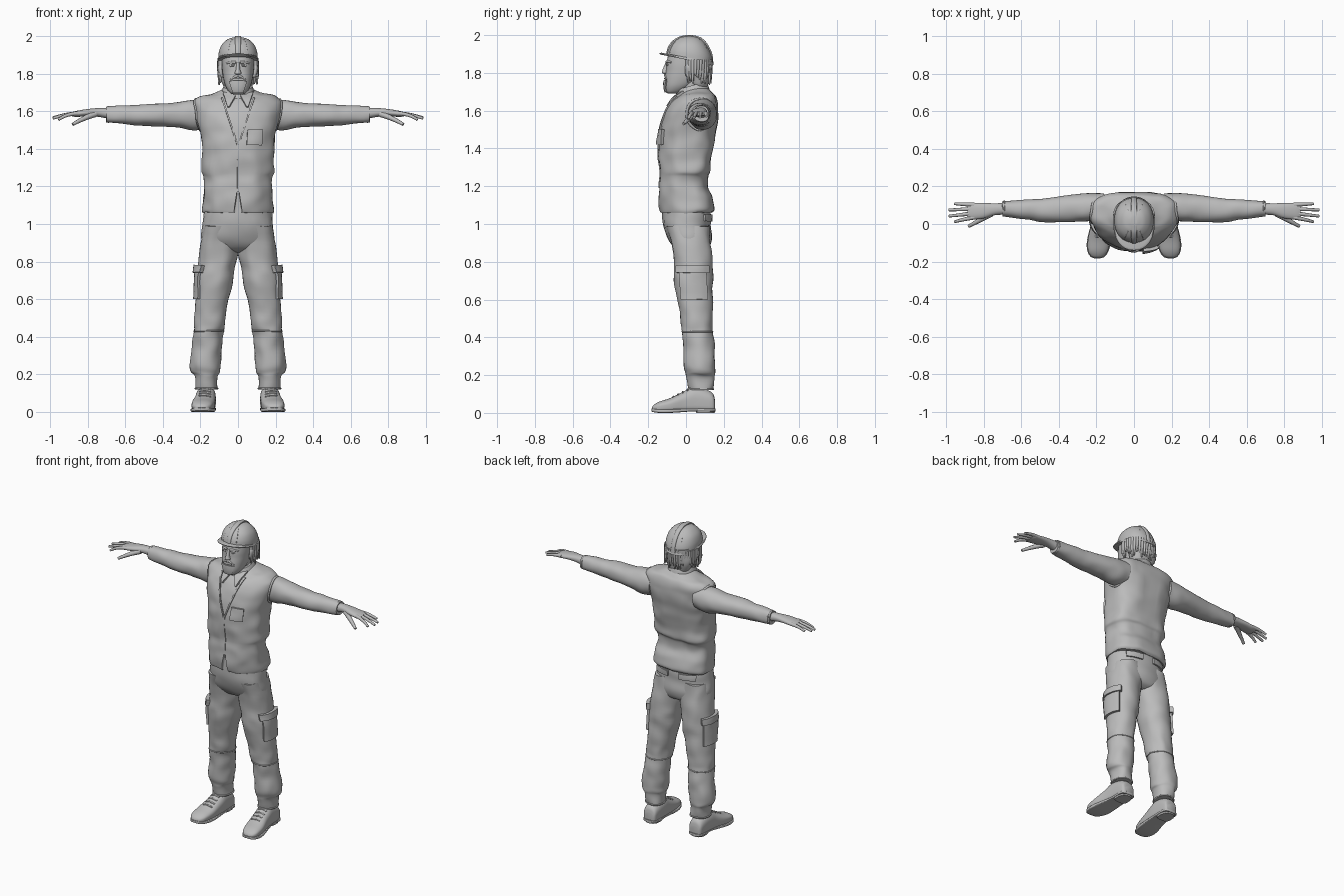
import bpy, bmesh, math, random
from mathutils import Vector, noise

random.seed(4)
if "Cube" in bpy.data.objects:
    bpy.data.objects.remove(bpy.data.objects["Cube"], do_unlink=True)

grey = bpy.data.materials.new("plain_grey")
grey.use_nodes = True
grey.diffuse_color = (0.5, 0.5, 0.5, 1)
grey.node_tree.nodes["Principled BSDF"].inputs["Base Color"].default_value = (0.5, 0.5, 0.5, 1)

CM = 0.01  # tables are written in hundredths of a unit
SIDES = (("left", 1), ("right", -1))
parts = []


def add(name, data):
    obj = bpy.data.objects.new(name, data)
    bpy.context.collection.objects.link(obj)
    data.materials.append(grey)
    parts.append(obj)
    return obj


def mesh_from(name, bm):
    bmesh.ops.recalc_face_normals(bm, faces=bm.faces)
    mesh = bpy.data.meshes.new(name)
    bm.to_mesh(mesh)
    bm.free()
    return add(name, mesh)


def blend(p0, p1, p2, p3, t):
    """Smooth curve from p1 to p2."""
    m1, m2 = (p2 - p0) / 2, (p3 - p1) / 2
    d = p2 - p1
    return p1 + t * (m1 + t * (3 * d - 2 * m1 - m2 + t * (m1 + m2 - 2 * d)))


def loft(name, rows, axis="z", low=2.2, high=2.2, side=1, folds=0, warp=None, sides=32, steps=5):
    """Skin through rounded sections; each row is position, a-low, a-high, b-low, b-high."""
    ext = [rows[0]] + list(rows) + [rows[-1]]
    dense = [[blend(*q, k / steps) for q in zip(*ext[i:i + 4])]
             for i in range(len(rows) - 1) for k in range(steps)] + [rows[-1]]
    bm = bmesh.new()
    rings = []
    for t, a0, a1, b0, b1 in dense:
        ring = []
        for k in range(sides):
            ang = math.tau * k / sides
            c, s = math.cos(ang), math.sin(ang)
            e = 2 / (high if s > 0 else low)
            a = (a0 + a1) / 2 + (a1 - a0) / 2 * math.copysign(abs(c) ** e, c)
            b = (b0 + b1) / 2 + (b1 - b0) / 2 * math.copysign(abs(s) ** e, s)
            co = Vector({"z": (a, b, t), "x": (t, a, b), "y": (a, t, b)}[axis]) * CM
            if warp:
                co = warp(co)
            if folds:
                co += noise.noise_vector(co * 13) * folds
            co.x *= side
            ring.append(bm.verts.new(co))
        rings.append(ring)
    for r, q in zip(rings, rings[1:]):
        for k in range(sides):
            j = (k + 1) % sides
            bm.faces.new((r[k], r[j], q[j], q[k]))
    bm.faces.new(rings[0])
    bm.faces.new(rings[-1])
    return mesh_from(name, bm)


def even(rows):
    """Rows symmetric in x: position, half width, front, back."""
    return [(z, -h, h, f, b) for z, h, f, b in rows]


def snap(target, point):
    dg = bpy.context.evaluated_depsgraph_get()
    return target.closest_point_on_mesh(point, depsgraph=dg)[1]


def tube(name, points, radius, side=1, target=None, taper=1, closed=False):
    """Round strand through points, optionally laid on a target surface."""
    curve = bpy.data.curves.new(name, "CURVE")
    curve.dimensions = "3D"
    curve.bevel_depth = radius
    curve.bevel_resolution = 3
    curve.use_fill_caps = True
    spline = curve.splines.new("NURBS")
    spline.points.add(len(points) - 1)
    for i, (p, co) in enumerate(zip(spline.points, points)):
        v = Vector((co[0] * side, co[1], co[2]))
        if target:
            v = snap(target, v)
        p.co = (*v, 1)
        p.radius = 1 + (taper - 1) * i / (len(points) - 1)
    spline.order_u = 3
    spline.use_endpoint_u = not closed
    spline.use_cyclic_u = closed
    return add(name, curve)


def patch(name, corners, toward, target, thick=0.008, side=1, n=8):
    """Thin panel cast onto a surface from four corners (a plane of hundredths)."""
    toward = Vector(toward)
    p = [Vector(c) * CM for c in corners]
    dg = bpy.context.evaluated_depsgraph_get()
    bm = bmesh.new()
    grid = []
    for i in range(n + 1):
        for j in range(n + 1):
            u, v = i / n, j / n
            co = p[0].lerp(p[1], u).lerp(p[3].lerp(p[2], u), v)
            co.x *= side
            aim = Vector((toward.x * side, toward.y, toward.z))
            hit, loc, nor, _ = target.ray_cast(co, aim, depsgraph=dg)
            if not hit:
                loc, nor = snap(target, co), -aim
            grid.append(bm.verts.new(loc + nor * thick * 0.4))
    w = n + 1
    for i in range(n):
        for j in range(n):
            k = i * w + j
            bm.faces.new((grid[k], grid[k + 1], grid[k + w + 1], grid[k + w]))
    obj = mesh_from(name, bm)
    mod = obj.modifiers.new("thickness", "SOLIDIFY")
    mod.thickness = thick
    mod.offset = 0
    return obj


def loop(cx, cy, cz, rx, ry, rz, n=24):
    """Closed ellipse: rx and ry follow the cosine and sine, rz lifts with the sine."""
    angles = [math.tau * k / n for k in range(n)]
    return [(cx + rx * math.cos(a), cy + ry * (math.sin(a) if rx else math.cos(a)),
             cz + rz * math.sin(a)) for a in angles]


# Vest with a rounded notch at the front hem
vest = loft("vest", even([
    (106, 18.5, -13.5, 13.5), (108, 19, -14, 15), (114, 18.5, -14.5, 14), (120, 18, -14.5, 11.5),
    (125, 18.5, -14, 11.5), (128, 19.5, -14, 13), (135, 19, -14.5, 13.5), (143, 19.5, -14.5, 15),
    (150, 20.5, -13.5, 16), (157, 22, -12, 17), (162, 23, -9.5, 17), (165.5, 23, -6.5, 16.5),
    (168, 20, -4, 15.5), (169.5, 14, -3, 14), (171.5, 8, -1, 12)]),
    high=3, folds=0.008, sides=48)
cutter = loft("hem_cutter", even([(100, 3, -20, -12.7), (108, 2, -20, -12.7), (117, 0.6, -20, -12.7)]), low=6, high=6)
cut = vest.modifiers.new("notch", "BOOLEAN")
cut.operation = "DIFFERENCE"
cut.object = cutter
bpy.context.view_layer.objects.active = vest
bpy.ops.object.modifier_apply(modifier="notch")
parts.remove(cutter)
bpy.data.objects.remove(cutter, do_unlink=True)

# Trouser seat
hips = loft("trouser_seat", even([
    (116, 16, -12, 11), (106, 18, -12.5, 13), (99, 18.8, -12, 13), (92, 19.5, -9.5, 13.5),
    (87, 17, -6, 12), (85, 12, -2, 9)]), folds=0.005)

# Neck, head and face
loft("neck", even([(162, 8, -4, 10), (170, 6.5, -3, 9), (180, 6.5, -4, 9)]))
head = loft("head", even([
    (169, 2.5, -9.5, -5), (170, 4.5, -10.7, -1.5), (173, 6.5, -11.3, 4), (177, 7.7, -11.2, 9),
    (181, 8.3, -10.6, 11), (185, 8.6, -10.3, 12), (192, 8.4, -9, 11)]), low=2.4)
loft("nose", even([(179.3, 0.8, -11.5, -8), (180.2, 1.8, -12.8, -8), (182, 1.2, -12.3, -8),
                   (186, 0.8, -10.6, -8)]), sides=16)
tube("lower_lip", [(-0.025, -0.1, 1.768), (0, -0.115, 1.77), (0.025, -0.1, 1.768)], 0.006, target=head)
patch("beard", [(-4.5, -30, 176), (4.5, -30, 176), (2.5, -30, 170), (-2.5, -30, 170)], (0, 1, 0), head)
for label, s in SIDES:
    tube(label + "_moustache", [(0, -0.11, 1.79), (0.02, -0.11, 1.785), (0.04, -0.1, 1.765)], 0.008, s, head, 0.5)
    tube(label + "_brow", [(0.012, -0.11, 1.86), (0.035, -0.1, 1.866), (0.062, -0.08, 1.855)], 0.008, s, head, 0.6)
    tube(label + "_eye", [(0.02, -0.1, 1.843), (0.032, -0.1, 1.845), (0.046, -0.1, 1.842)], 0.005, s, head)
    loft(label + "_ear", [(178, 8, 9, 0, 2), (180, 8, 10, -0.5, 3), (183, 8, 10.6, -0.5, 4), (185, 8, 10, 0, 3)],
         side=s, sides=16)

# Hair with loose locks around the back
loft("hair", even([(172, 6.5, 4, 11), (175, 8.5, 2.5, 12), (180, 9.8, 1.5, 13), (188, 9.8, -2, 13.5)]), folds=0.01)
for i in range(26):
    a = math.radians(-25 + 230 * i / 25)
    c, s = math.cos(a), math.sin(a)
    tip = 1.71 + 0.05 * random.random() + 0.03 * abs(c)
    spread = 1 + random.uniform(-0.06, 0.12)
    tube("hair_lock", [(0.098 * c, 0.045 + 0.085 * s, 1.87), (0.105 * c, 0.045 + 0.088 * s, 1.81),
                       (0.1 * c * spread, 0.045 + 0.08 * s * spread, tip)], 0.013, taper=0.35)


# Safety helmet, tipped up at the front
def tip_helmet(co):
    co.z -= 0.2 * (co.y - 0.02) * min(1, (2 - co.z) / 0.13)
    return co


dome = [(187, 10.5, -10, 14), (191, 10.3, -9.3, 13.4), (195, 8.9, -7.4, 11.2),
        (198, 6, -4.3, 8), (199.2, 3, -1, 4.6), (199.5, 0.6, 1, 2.4)]
loft("helmet_dome", even(dome), warp=tip_helmet, sides=48)
loft("helmet_brim", even([(186.6, 10.9, -13.6, 14.4), (187.2, 11, -14, 14.6), (187.9, 10.6, -13, 14.2)]),
     warp=tip_helmet, sides=48)
loft("helmet_ridge", even([(z + 0.5, 1.7, f - 0.5, b + 0.5) for z, h, f, b in dome]), low=6, high=6, warp=tip_helmet)
for label, s in SIDES:
    loft(label + "_helmet_rib", [(z + 0.1, h * 0.42, h * 0.42 + 0.8, f * 0.91 + 0.1, b * 0.92)
                                 for z, h, f, b in dome[:4]], low=5, high=5, side=s, warp=tip_helmet)


# Shirt collar, higher at the nape
def raise_nape(co):
    co.z += 0.28 * (co.y - 0.02)
    return co


loft("shirt_collar", even([(166, 10, -6.5, 13), (170, 8.8, -5.5, 12), (173, 7.6, -4.5, 10.8)]), warp=raise_nape)

# Vest trims, pockets and collar points
front = (0, 1, 0)
patch("chest_pocket", [(5, -40, 150), (12.5, -40, 150), (12, -40, 142), (4.5, -40, 142)], front, vest, 0.018)
patch("front_closure", [(-0.4, -40, 143), (0.4, -40, 143), (0.4, -40, 119), (-0.4, -40, 119)], front, vest, 0.005)
for label, s in SIDES:
    patch(label + "_lapel", [(8, -40, 167), (9, -40, 167), (0.6, -40, 142), (-0.2, -40, 142)], front, vest, 0.009, s)
    patch(label + "_collar_point", [(1, -40, 168), (8, -40, 169.5), (5.5, -40, 162), (4.5, -40, 162)],
          front, vest, 0.014, s)
    tube(label + "_armhole_trim", loop(0.23, 0.085, 1.58, 0, 0.083, 0.09), 0.007, s, vest, closed=True)
    patch(label + "_back_pocket_flap", [(4, 40, 105), (14, 40, 105), (14, 40, 101.5), (4, 40, 101.5)],
          (0, -1, 0), hips, 0.012, s)

for label, s in SIDES:
    # Sleeve with a cuff
    loft(label + "_sleeve", [
        (16, 1.5, 16, 151, 166), (24, 1.5, 16.3, 150, 166.3), (33, 1, 15.5, 151.5, 164.7), (46, 1, 13.8, 152.3, 163.7),
        (58, 2.5, 13, 153, 163.2), (68, 4, 12.4, 153.8, 162.7), (70, 4.3, 12.2, 154.2, 162.5)],
        "x", side=s, folds=0.005)
    tube(label + "_cuff_trim", loop(0.69, 0.083, 1.583, 0, 0.039, 0.042), 0.004, s, closed=True)

    # Hand with spread fingers and thumb
    loft(label + "_palm", [
        (67, 5, 11.3, 155.5, 161.7), (74, 4.7, 11, 157, 161.7), (80, 3, 11.2, 157.3, 161.2),
        (86, 2.4, 11.2, 157, 160.2), (88.5, 3, 10.6, 157.4, 159.5)], "x", side=s)
    for k, (tip, tip_y, tip_z) in enumerate([(0.955, 0.012, 1.555), (0.985, 0.042, 1.562),
                                             (0.985, 0.075, 1.566), (0.955, 0.108, 1.57)]):
        y = 0.036 + 0.022 * k
        tube(label + "_finger", [(0.85, y, 1.588), (0.91, (y + tip_y) / 2, 1.588), (tip, tip_y, tip_z)],
             0.012, s, taper=0.6)
    tube(label + "_thumb", [(0.76, 0.055, 1.585), (0.82, 0.02, 1.565), (0.88, -0.012, 1.53)], 0.017, s, taper=0.5)

    # Trouser leg with cargo pocket, knee seam and hem
    leg = loft(label + "_trouser_leg", [
        (99, 1, 18.5, -10.5, 12.5), (88, 0, 20.3, -7.5, 13.5), (78, 1.3, 21.3, -6.5, 14), (68, 3, 22, -6.3, 14),
        (56, 5.5, 22.7, -4, 14), (47, 7, 23.3, -2.5, 14), (43, 7.7, 23.5, -2.2, 14.5), (34, 8.7, 24.5, -1, 15),
        (25, 9.2, 25.6, -1, 15.2), (21, 9.7, 25, 0, 15.5), (18.5, 10.8, 23, 0.3, 15), (12, 11, 22, 1.5, 14.5)],
        side=s, folds=0.009)
    side_on = (-1, 0, 0)
    patch(label + "_cargo_pocket", [(50, -3, 76), (50, 10, 76), (50, 11, 60), (50, -2, 60)], side_on, leg, 0.016, s)
    patch(label + "_cargo_flap", [(50, -4, 78), (50, 11, 78), (50, 11, 74), (50, -4, 74)], side_on, leg, 0.026, s)
    tube(label + "_knee_seam", loop(0.156, 0.06, 0.43, 0.085, 0.09, 0), 0.004, s, leg, closed=True)
    tube(label + "_trouser_hem", loop(0.165, 0.08, 0.125, 0.06, 0.07, 0), 0.005, s, leg, closed=True)

    # Shoe, sole, heel and laces
    shoe = loft(label + "_shoe", [
        (15.3, 13.5, 20, 1.5, 7), (13.5, 12.3, 21.5, 1, 11), (5, 11.8, 22.3, 1, 14), (-1, 12, 23, 1, 11.5),
        (-8, 12.5, 24.5, 1, 8), (-14, 13.8, 24.5, 1, 6), (-17, 15.8, 23, 1, 4.3), (-18, 18, 21, 1.5, 3)],
        "y", low=5, side=s)
    loft(label + "_sole", [
        (15.7, 14, 19.5, 0.8, 2.4), (13.5, 11.9, 21.9, 0.8, 2.4), (4, 12, 22, 0.8, 2.4), (-8, 12, 24.9, 0, 2),
        (-14, 13.4, 24.9, 0, 2), (-17.3, 15.5, 23.2, 0.4, 2.2), (-18.3, 18, 21, 0.8, 2.2)],
        "y", low=6, high=6, side=s)
    loft(label + "_heel", [(0, 12.5, 21.3, 5.5, 15.2), (1.5, 12, 21.8, 5, 15.6)], low=4, side=s)
    for k in range(4):
        y, z = 0.005 - 0.025 * k, 0.125 - 0.012 * k
        tube(label + "_lace", [(0.14, y, z), (0.165, y - 0.005, z + 0.01), (0.185, y, z + 0.01), (0.21, y, z)],
             0.005, s, shoe)

# Turn strands and panels into meshes, smooth with crisp edges
bpy.ops.object.select_all(action="DESELECT")
for obj in parts:
    obj.select_set(True)
bpy.context.view_layer.objects.active = vest
bpy.ops.object.convert(target="MESH")
bpy.ops.object.shade_smooth_by_angle(angle=math.radians(42))
